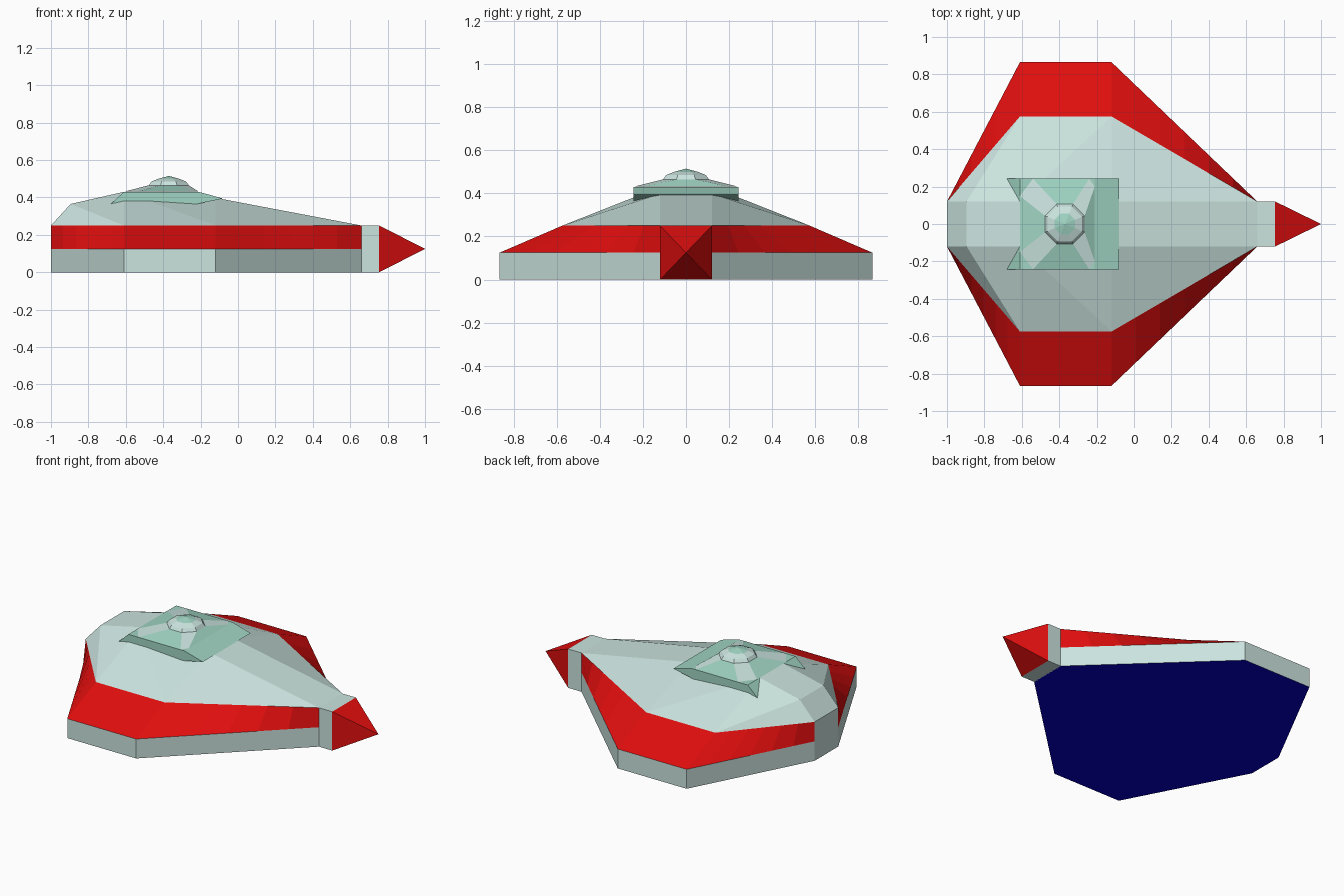
import bpy, bmesh, math

if "Cube" in bpy.data.objects:
    bpy.data.objects.remove(bpy.data.objects["Cube"])


def material(name, srgb):
    m = bpy.data.materials.new(name)
    lin = [((c / 255 + 0.055) / 1.055) ** 2.4 if c > 10 else c / 255 / 12.92 for c in srgb]
    m.diffuse_color = (*lin, 1)
    m.use_nodes = True
    m.node_tree.nodes["Principled BSDF"].inputs["Base Color"].default_value = m.diffuse_color
    return m


GREY = material("pale grey", (203, 228, 223))
RED = material("red", (226, 14, 14))
GREEN = material("mint green", (160, 213, 195))
BLUE = material("dark blue", (8, 0, 200))


def build(name, verts, faces, mats, rule=None):
    """Flat mesh from points; rule(normal, centre) gives the material slot."""
    me = bpy.data.meshes.new(name)
    me.from_pydata(verts, [], faces)
    for m in mats:
        me.materials.append(m)
    bm = bmesh.new()
    bm.from_mesh(me)
    bmesh.ops.remove_doubles(bm, verts=bm.verts, dist=1e-5)
    bmesh.ops.recalc_face_normals(bm, faces=bm.faces)
    if rule:
        for f in bm.faces:
            f.material_index = rule(f.normal, f.calc_center_median())
    bm.to_mesh(me)
    bm.free()
    ob = bpy.data.objects.new(name, me)
    bpy.context.collection.objects.link(ob)
    return ob


def mirrored(half):
    """Closed outline from its +y half."""
    return half + [(x, -y) for x, y in reversed(half)]


def refine(outline, n):
    pts = []
    for i, (x, y) in enumerate(outline):
        u, v = outline[(i + 1) % len(outline)]
        pts += [(x + (u - x) * k / n, y + (v - y) * k / n) for k in range(n)]
    return pts


def loft(name, rings, mats, rule=None, caps=False):
    n = len(rings[0])
    verts = [p for r in rings for p in r]
    faces = [(a * n + i, a * n + (i + 1) % n, (a + 1) * n + (i + 1) % n, (a + 1) * n + i)
             for a in range(len(rings) - 1) for i in range(n)]
    if caps:
        faces += [tuple(range(n)), tuple(range(len(verts) - n, len(verts)))]
    return build(name, verts, faces, mats, rule)


def at(outline, z):
    return [(x, y, z) for x, y in outline]


W = 0.12
wide = mirrored([(-1, W), (-0.61, 0.865), (-0.12, 0.865), (0.66, W)])
inner = mirrored([(-1, W), (-0.61, 0.575), (-0.12, 0.575), (0.66, W)])

# lower hull with blue underside, sloping red skirt above it
loft("lower_hull", [at(wide, 0), at(wide, 0.125)], [GREY, BLUE],
     lambda n, c: 1 if n.z < -0.9 and c.z < 0.01 else 0, caps=True)
loft("red_skirt", [at(refine(wide, 6), 0.125), at(refine(inner, 6), 0.25)], [RED, GREY],
     lambda n, c: 1 if abs(n.x) > 0.99 else 0)

# upper hull: convex shell over the skirt with a flat central ridge
ridge = [(-0.895, 0.365), (-0.61, 0.43), (-0.12, 0.398)]
points = at(inner, 0.25) + [(x, s * W, z) for x, z in ridge for s in (1, -1)]
shell = build("upper_hull", points, [], [GREY])
bm = bmesh.new()
bm.from_mesh(shell.data)
bmesh.ops.convex_hull(bm, input=bm.verts)
bmesh.ops.recalc_face_normals(bm, faces=bm.faces)
bm.to_mesh(shell.data)
bm.free()

# nose block and pointed tip
sq = [(-W, 0), (W, 0), (W, 0.25), (-W, 0.25)]
loft("nose_block", [[(x, y, z) for y, z in sq] for x in (0.655, 0.755)], [GREY], caps=True)
build("nose_tip", [(0.755, y, z) for y, z in sq] + [(1, 0, 0.125)],
      [(i, (i + 1) % 4, 4) for i in range(4)], [RED])

# cockpit slab: side profile extruded across the hull
prof = [(-0.68, 0.365), (-0.61, 0.43), (-0.21, 0.43), (-0.08, 0.394), (-0.22, 0.365)]
loft("cockpit_slab", [[(x, y, z) for x, z in prof] for y in (-0.243, 0.243)], [GREEN], caps=True)

# cockpit roof: green panels with pale corner wedges, rising to an octagon
CX = -0.37
base = [(-0.21, 0.2), (-0.24, 0.242), (-0.54, 0.242), (-0.61, 0.15)]
base = base + [(x, -y) for x, y in reversed(base)]


def octagon(r):
    return [(CX + r * math.cos(a), r * math.sin(a))
            for a in (math.radians(22.5 + 45 * i) for i in range(8))]


roof = loft("cockpit_roof", [at(base, 0.431), at(octagon(0.115), 0.465)], [GREEN, GREY])
for i, f in enumerate(roof.data.polygons):
    f.material_index = 1 - i % 2

# small dome with a green cap
loft("dome_ring", [at(octagon(0.115), 0.465), at(octagon(0.1), 0.485),
                   at(octagon(0.06), 0.5)], [GREY])
build("dome_cap", at(octagon(0.06), 0.5) + [(CX, 0, 0.515)],
      [(i, (i + 1) % 8, 8) for i in range(8)], [GREEN])
